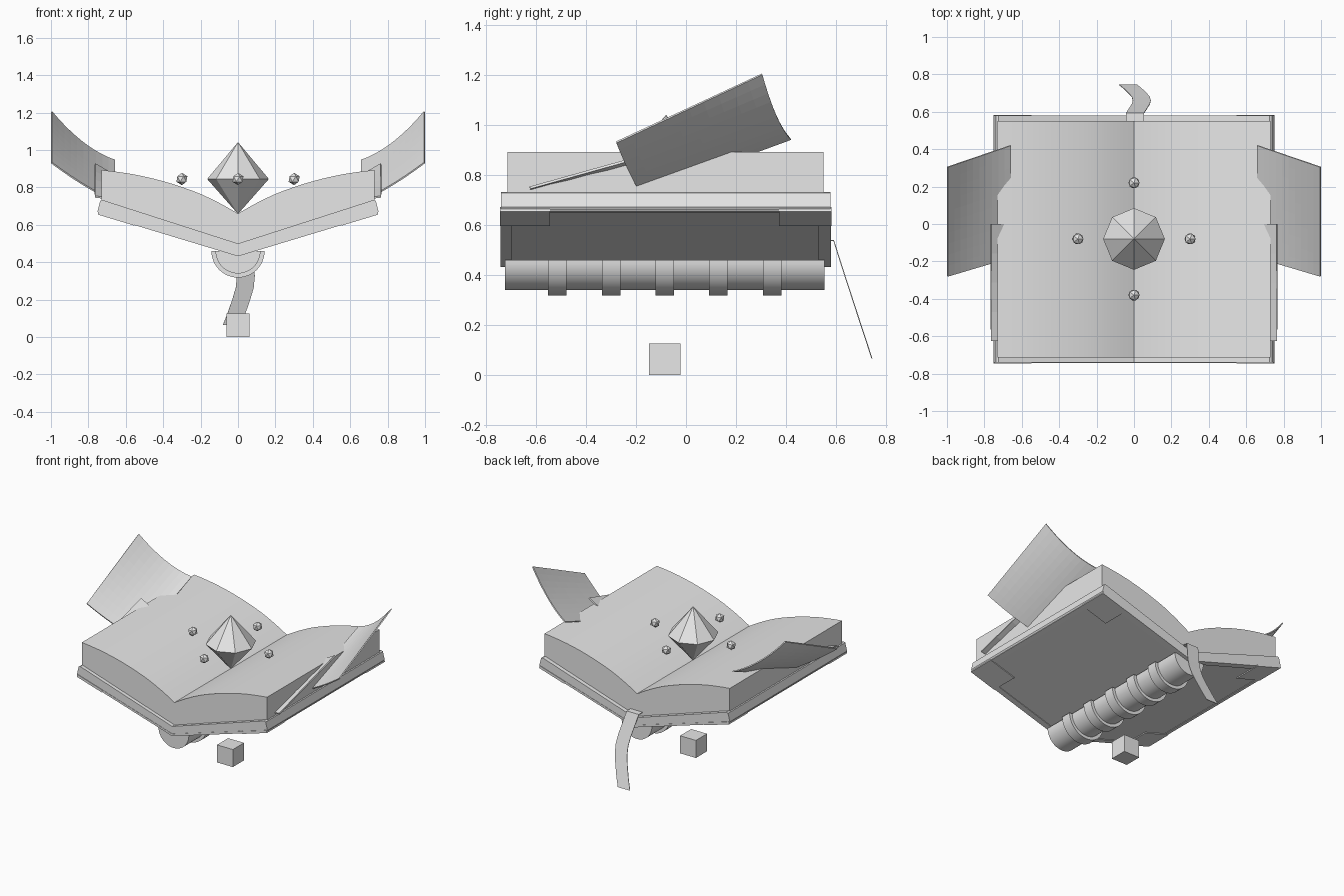
import bpy, bmesh, math
from mathutils import Vector

if "Cube" in bpy.data.objects:
    bpy.data.objects.remove(bpy.data.objects["Cube"])

mat = bpy.data.materials.new("plain grey")
mat.diffuse_color = (0.8, 0.8, 0.8, 1)
mat.use_nodes = True
mat.node_tree.nodes["Principled BSDF"].inputs["Base Color"].default_value = mat.diffuse_color


def add(name, bm):
    bmesh.ops.recalc_face_normals(bm, faces=bm.faces)
    me = bpy.data.meshes.new(name)
    bm.to_mesh(me)
    bm.free()
    me.materials.append(mat)
    ob = bpy.data.objects.new(name, me)
    bpy.context.collection.objects.link(ob)
    return ob


def extrude_y(name, profile, y0, y1):
    """Closed xz profile pushed from y0 to y1."""
    bm = bmesh.new()
    face = bm.faces.new([bm.verts.new((x, y0, z)) for x, z in profile])
    ext = bmesh.ops.extrude_face_region(bm, geom=[face])["geom"]
    verts = [v for v in ext if isinstance(v, bmesh.types.BMVert)]
    bmesh.ops.translate(bm, verts=verts, vec=(0, y1 - y0, 0))
    return add(name, bm)


def sheet(name, point, nu, nv, thick):
    """Thin surface from a function of u, v in 0..1."""
    bm = bmesh.new()
    g = [[bm.verts.new(point(i / nu, j / nv)) for j in range(nv + 1)]
         for i in range(nu + 1)]
    for i in range(nu):
        for j in range(nv):
            bm.faces.new((g[i][j], g[i + 1][j], g[i + 1][j + 1], g[i][j + 1]))
    ob = add(name, bm)
    m = ob.modifiers.new("thickness", "SOLIDIFY")
    m.thickness, m.offset = thick, 0
    return ob


def mirrored(half):
    return half + [(-x, z) for x, z in reversed(half) if x > 0]


# Page block: bulging top, V-shaped bottom
key = [(0, .66), (.1, .717), (.2, .765), (.3, .802), (.4, .833),
       (.5, .858), (.6, .877), (.73, .893)]
top = []
for (xa, za), (xb, zb) in zip(key, key[1:]):
    top += [(xa, za), ((xa + xb) / 2, (za + zb) / 2 + .001)]
top.append(key[-1])
half = top + [(.73, .73)]
profile = half + [(0, .50)] + [(-x, z) for x, z in reversed(half) if x > 0]
pages = extrude_y("page_block", profile, -.715, .55)

# Cover boards, bent in a V
outer = [(.725, .733), (.737, .728), (.751, .672), (.745, .660)]
cover_profile = [(0, .50)] + outer + [(0, .437)] + \
    [(-x, z) for x, z in reversed(outer)]
extrude_y("cover", cover_profile, -.741, .579)

# Raised border and corner plates on the cover underside
ang = math.atan2(.225, .745)
U = Vector((math.cos(ang), 0, math.sin(ang)))
W = Vector((math.sin(ang), 0, -math.cos(ang)))
ORIGIN = Vector((0, 0, .437))


def strip(name, side, u0, u1, y0, y1, w0, w1):
    bm = bmesh.new()
    bmesh.ops.create_cube(bm, size=1)
    for v in bm.verts:
        p = ORIGIN + U * (u1 if v.co.x > 0 else u0) + W * (w1 if v.co.z > 0 else w0)
        v.co = (side * p.x, y1 if v.co.y > 0 else y0, p.z)
    add(name, bm)


for side in (-1, 1):
    strip("border_outer", side, .745, .779, -.743, .581, -.01, .005)
    for y0, y1 in ((-.743, -.70), (.53, .581)):
        strip("border_end", side, 0, .745, y0, y1, -.01, .005)
    for y0, y1 in ((-.745, -.545), (.373, .583)):
        strip("corner_plate", side, .575, .781, y0, y1, -.01, .008)


# Half-round spine and its five raised bands
def half_disc(r, n):
    return [(r * math.cos(math.pi * i / n), .46 - r * math.sin(math.pi * i / n))
            for i in range(n + 1)]


rounded = [extrude_y("spine", half_disc(.12, 24), -.725, .555)]
for i in range(5):
    y = -.515 + .215 * i
    rounded.append(extrude_y("spine_band", half_disc(.142, 24), y - .037, y + .037))


# Loose pages lifting away on both sides
def lerp(a, b, t):
    return a + (b - a) * t


def make_flying(side):
    def point(u, v):
        x = lerp(.66, .997, u)
        y = lerp(lerp(-.18, .42, v), lerp(-.28, .305, v), u)
        z = lerp(lerp(.725, .945, v), lerp(.932, 1.205, v), u)
        z -= 4 * u * (1 - u) * lerp(.012, .036, v)
        return (side * x, y, z)
    return point


def make_slipped(side):
    def point(u, v):
        return (side * lerp(.62, .765, u), lerp(-.625, 0, v),
                lerp(lerp(.735, .84, v), lerp(.75, .925, v), u))
    return point


for side in (-1, 1):
    sheet("flying_page", make_flying(side), 10, 10, .008)
    sheet("slipped_page", make_slipped(side), 2, 4, .01)

# Bookmark ribbon folding over the back edge
path = [(.005, .54, .538), (.005, .592, .538), (.02, .615, .465), (.036, .64, .387),
        (.042, .66, .326), (.036, .68, .264), (.018, .70, .203),
        (-.008, .725, .127), (-.033, .745, .065)]


def ribbon_point(u, v):
    x, y, z = path[round(u * (len(path) - 1))]
    return (x + (v - .5) * .096, y, z)


sheet("bookmark_ribbon", ribbon_point, len(path) - 1, 1, .004)

# Large floating gem: eight-sided double pyramid
bm = bmesh.new()
ring = [bm.verts.new((.165 * math.cos(math.pi * i / 4),
                      -.08 + .165 * math.sin(math.pi * i / 4), .845)) for i in range(8)]
for z in (1.042, .658):
    tip = bm.verts.new((0, -.08, z))
    for i in range(8):
        bm.faces.new((ring[i], ring[(i + 1) % 8], tip))
add("large_gem", bm)

# Four small orbiting gems
for dx, dy in ((.3, 0), (-.3, 0), (0, .3), (0, -.3)):
    bm = bmesh.new()
    bmesh.ops.create_icosphere(bm, subdivisions=1, radius=.033)
    bmesh.ops.translate(bm, verts=bm.verts, vec=(dx, dy - .08, .845))
    add("small_gem", bm)

# Small cube floating below
bm = bmesh.new()
bmesh.ops.create_cube(bm, size=.125)
bmesh.ops.translate(bm, verts=bm.verts, vec=(0, -.085, .0625))
add("base_cube", bm)

# Smooth the round parts, keeping their rims sharp
for ob in rounded + [pages]:
    ob.select_set(True)
    bpy.context.view_layer.objects.active = ob
bpy.ops.object.shade_smooth_by_angle(angle=math.radians(25))
